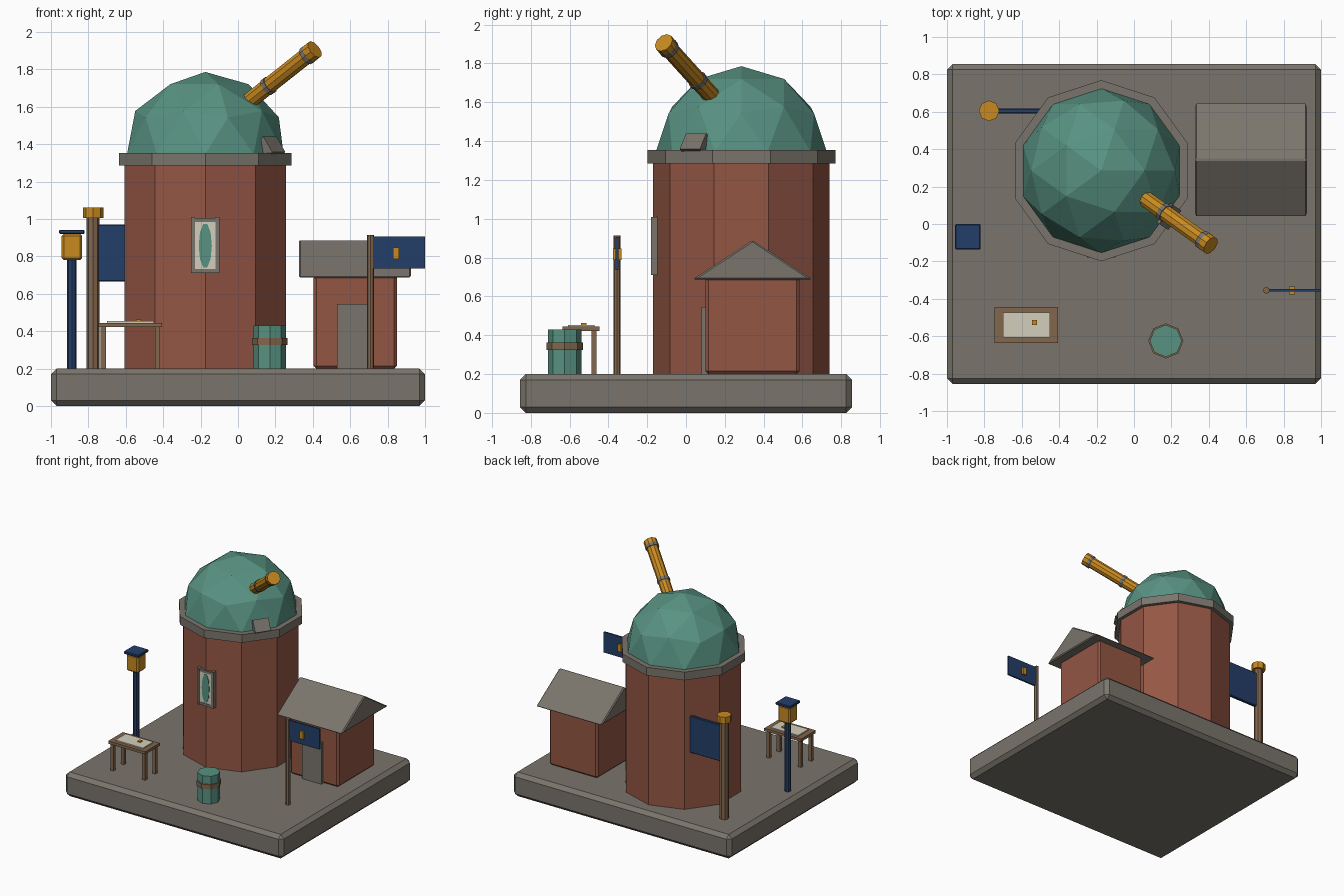
import bpy, bmesh, math
from mathutils import Vector, Matrix

if "Cube" in bpy.data.objects:
    bpy.data.objects.remove(bpy.data.objects["Cube"])


def material(name, r, g, b):
    lin = [((c / 255 + 0.055) / 1.055) ** 2.4 for c in (r, g, b)]
    m = bpy.data.materials.new(name)
    m.diffuse_color = (*lin, 1)
    m.use_nodes = True
    m.node_tree.nodes["Principled BSDF"].inputs["Base Color"].default_value = m.diffuse_color
    return m


STONE = material("grey stone", 122, 117, 108)
BRICK = material("red brick", 148, 86, 68)
TEAL = material("teal copper", 88, 146, 130)
GOLD = material("brass gold", 200, 138, 32)
NAVY = material("navy blue", 36, 62, 106)
WOOD = material("brown wood", 130, 102, 77)
CREAM = material("cream paper", 212, 207, 188)


def finish(bm, name, mat, bevel=0):
    if bevel:
        bmesh.ops.bevel(bm, geom=bm.edges[:], offset=bevel, segments=1, affect='EDGES')
    bmesh.ops.recalc_face_normals(bm, faces=bm.faces[:])
    me = bpy.data.meshes.new(name)
    bm.to_mesh(me)
    bm.free()
    me.materials.append(mat)
    ob = bpy.data.objects.new(name, me)
    bpy.context.collection.objects.link(ob)
    return ob


def box(name, mat, x, y, z, bevel=0):
    """Box from (min, max) ranges."""
    bm = bmesh.new()
    bmesh.ops.create_cube(bm, size=1)
    for v in bm.verts:
        v.co = [(r[0] + r[1]) / 2 + c * (r[1] - r[0]) for c, r in zip(v.co, (x, y, z))]
    return finish(bm, name, mat, bevel)


def rod(name, mat, a, b, radius, sides):
    """Prism of given side count between two points."""
    a, b = Vector(a), Vector(b)
    d = b - a
    rot = Matrix() if d.x == d.y == 0 else d.to_track_quat('Z', 'Y').to_matrix().to_4x4()
    bm = bmesh.new()
    bmesh.ops.create_cone(bm, cap_ends=True, segments=sides, radius1=radius, radius2=radius,
                          depth=d.length, matrix=Matrix.Translation((a + b) / 2) @ rot)
    return finish(bm, name, mat)


def post(name, mat, x, y, z0, z1, radius, sides=8):
    return rod(name, mat, (x, y, z0), (x, y, z1), radius, sides)


def prism(name, mat, profile, axis, lo, hi, bevel=0):
    """Extrude a 2D profile along x or y."""
    bm = bmesh.new()
    put = (lambda p, t: (t, *p)) if axis == 'x' else (lambda p, t: (p[0], t, p[1]))
    face = bm.faces.new([bm.verts.new(put(p, lo)) for p in profile])
    ext = bmesh.ops.extrude_face_region(bm, geom=[face])
    move = Vector(put((0, 0), hi - lo))
    bmesh.ops.translate(bm, vec=move, verts=[v for v in ext['geom'] if isinstance(v, bmesh.types.BMVert)])
    return finish(bm, name, mat, bevel)


# Plinth
box("base_slab", STONE, (-1, 1), (-.855, .855), (0, .2), .03)

# Ten-sided tower, cornice and faceted dome
TX, TY = -.175, .285
post("tower", BRICK, TX, TY, .2, 1.29, .455, 10)
post("cornice", STONE, TX, TY, 1.285, 1.353, .484, 10)
bm = bmesh.new()
bmesh.ops.create_icosphere(bm, subdivisions=2, radius=.44)
bmesh.ops.delete(bm, geom=[v for v in bm.verts if v.co.z < -.01], context='VERTS')
bmesh.ops.holes_fill(bm, edges=[e for e in bm.edges if e.is_boundary], sides=0)
bmesh.ops.translate(bm, vec=(TX, TY, 1.346), verts=bm.verts[:])
finish(bm, "dome", TEAL)

# Tilted shutter plate at the dome foot, below the telescope
bm = bmesh.new()
bmesh.ops.create_cube(bm, size=1, matrix=Matrix.Translation((TX, TY, 1.385))
                      @ Matrix.Rotation(math.radians(-34), 4, 'Z')
                      @ Matrix.Translation((.425, 0, 0))
                      @ Matrix.Rotation(math.radians(-35), 4, 'Y')
                      @ Matrix.Diagonal((.05, .125, .10, 1)))
finish(bm, "dome_shutter", STONE)

# Telescope with bands
start, end = Vector((.06, .135, 1.63)), Vector((.41, -.115, 1.907))
for name, mat, t0, t1, r in (("telescope_tube", GOLD, 0, .95, .045),
                             ("telescope_rear_band", STONE, .27, .32, .05),
                             ("telescope_front_band", STONE, .87, .92, .053),
                             ("telescope_lens_hood", GOLD, .92, 1, .052)):
    rod(name, mat, start.lerp(end, t0), start.lerp(end, t1), r, 10)

# Tower window on the front corner
for i, x in enumerate((-.25, -.12)):
    box(f"window_jamb_{i}", STONE, (x, x + .02), (-.18, -.10), (.71, 1.01))
for i, z in enumerate((.712, .985)):
    box(f"window_rail_{i}", STONE, (-.24, -.11), (-.178, -.10), (z, z + .02))
box("window_pane", CREAM, (-.235, -.115), (-.174, -.165), (.725, .99))
oval = [(TX + .035 * math.cos(a * math.pi / 5), .857 + .122 * math.sin(a * math.pi / 5)) for a in range(10)]
prism("window_glass", TEAL, oval, 'y', -.177, -.17)

# Side house with gable roof and door
box("house_walls", BRICK, (.405, .85), (.10, .585), (.2, .70), .015)
prism("house_roof", STONE, [(.035, .688), (.65, .688), (.343, .89)], 'x', .325, .925, .008)
box("house_door", STONE, (.53, .71), (.08, .11), (.2, .545))

# Lamp post
LX, LY = -.888, -.068
post("lamp_post", NAVY, LX, LY, .2, .79, .025)
box("lamp_lantern", GOLD, (LX - .055, LX + .055), (LY - .055, LY + .055), (.78, .92), .012)
box("lamp_cap", NAVY, (LX - .068, LX + .068), (LY - .068, LY + .068), (.92, .942), .005)

# Banner post beside the tower
post("banner_post", WOOD, -.775, .605, .2, 1.01, .035)
post("banner_finial", GOLD, -.775, .605, 1.005, 1.06, .055)
box("banner_cloth", NAVY, (-.75, -.455), (.592, .618), (.665, .97), .005)

# Flag pole
post("flag_pole", WOOD, .708, -.355, .2, .915, .018)
box("flag_cloth", NAVY, (.72, 1), (-.362, -.348), (.735, .905))
box("flag_emblem", GOLD, (.828, .862), (-.377, -.333), (.787, .847))

# Table with chart and paperweight
box("table_top", WOOD, (-.745, -.407), (-.637, -.445), (.422, .445))
for i, (x, y) in enumerate(((-.72, -.61), (-.43, -.61), (-.72, -.474), (-.43, -.474))):
    box(f"table_leg_{i}", WOOD, (x - .014, x + .014), (y - .014, y + .014), (.2, .425))
box("table_chart", CREAM, (-.70, -.448), (-.607, -.472), (.445, .454))
box("table_paperweight", GOLD, (-.545, -.518), (-.54, -.512), (.45, .463))

# Barrel
post("barrel", TEAL, .17, -.625, .2, .43, .086)
post("barrel_band", WOOD, .17, -.625, .325, .363, .094)
